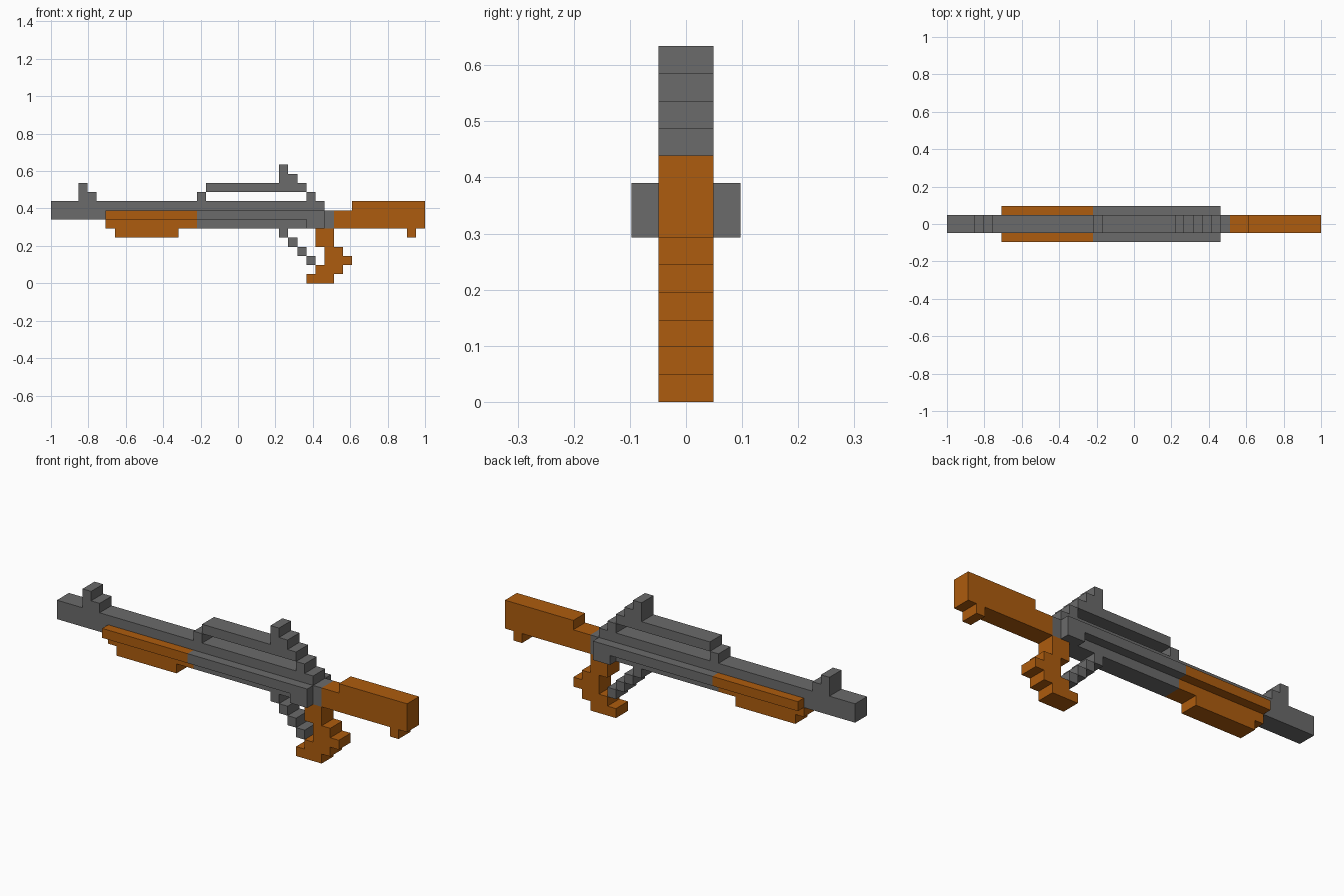
import bpy, bmesh

if "Cube" in bpy.data.objects:
    bpy.data.objects.remove(bpy.data.objects["Cube"])

U = 2 / 41  # one block of the 41-block-long model


def material(name, rgb):
    m = bpy.data.materials.new(name)
    m.diffuse_color = (*rgb, 1)
    m.use_nodes = True
    m.node_tree.nodes["Principled BSDF"].inputs["Base Color"].default_value = m.diffuse_color
    return m


GREY = material("gunmetal_grey", (0.145, 0.145, 0.145))
WOOD = material("orange_wood", (0.423, 0.107, 0.0044))


def part(name, mat, profiles, y0=-1, y1=1):
    """Extrude side-view outlines (x, z in blocks) from y0 to y1."""
    bm = bmesh.new()
    for pts in profiles:
        face = bm.faces.new([bm.verts.new((x * U - 1, y0 * U, z * U)) for x, z in pts])
        new = bmesh.ops.extrude_face_region(bm, geom=[face])["geom"]
        verts = [v for v in new if isinstance(v, bmesh.types.BMVert)]
        bmesh.ops.translate(bm, verts=verts, vec=(0, (y1 - y0) * U, 0))
    bmesh.ops.recalc_face_normals(bm, faces=bm.faces)
    me = bpy.data.meshes.new(name)
    bm.to_mesh(me)
    bm.free()
    me.materials.append(mat)
    ob = bpy.data.objects.new(name, me)
    bpy.context.collection.objects.link(ob)
    return ob


def rect(x0, x1, z0, z1):
    return [(x0, z0), (x1, z0), (x1, z1), (x0, z1)]


# Barrel and receiver core
part("barrel_receiver", GREY, [[(0, 7), (16, 7), (16, 6), (31, 6), (31, 8),
                                (30, 8), (30, 9), (0, 9)]])

# Stepped front sight
part("front_sight", GREY, [[(3, 9), (5, 9), (5, 10), (4, 10), (4, 11), (3, 11)]])

# Carry handle with stepped rear sight, and its two feet
part("carry_handle", GREY, [[(17, 10), (28, 10), (28, 11), (27, 11), (27, 12),
                             (26, 12), (26, 13), (25, 13), (25, 11), (17, 11)]])
part("handle_feet", GREY, [rect(16, 17, 9, 10), rect(28, 29, 9, 10)])

# Diagonal trigger guard
part("trigger_guard", GREY, [rect(25 + i, 26 + i, 5 - i, 6 - i) for i in range(4)])

# Wooden fore-end under the barrel
part("fore_end", WOOD, [[(6, 6), (7, 6), (7, 5), (14, 5), (14, 6), (16, 6),
                         (16, 7), (6, 7)]])

# Side rails, wood at the front and metal at the back
for side, y0, y1 in (("left", 1, 2), ("right", -2, -1)):
    part(side + "_fore_rail", WOOD, [rect(6, 16, 7, 8)], y0, y1)
    part(side + "_receiver_rail", GREY, [[(16, 7), (28, 7), (28, 6), (30, 6),
                                          (30, 8), (16, 8)]], y0, y1)

# Pistol grip
part("pistol_grip", WOOD, [[(28, 0), (31, 0), (31, 1), (32, 1), (32, 2), (33, 2),
                            (33, 3), (32, 3), (32, 4), (31, 4), (31, 6), (29, 6),
                            (29, 4), (30, 4), (30, 2), (29, 2), (29, 1), (28, 1)]])

# Shoulder stock
part("stock", WOOD, [[(31, 6), (39, 6), (39, 5), (40, 5), (40, 6), (41, 6),
                      (41, 9), (33, 9), (33, 8), (31, 8)]])
